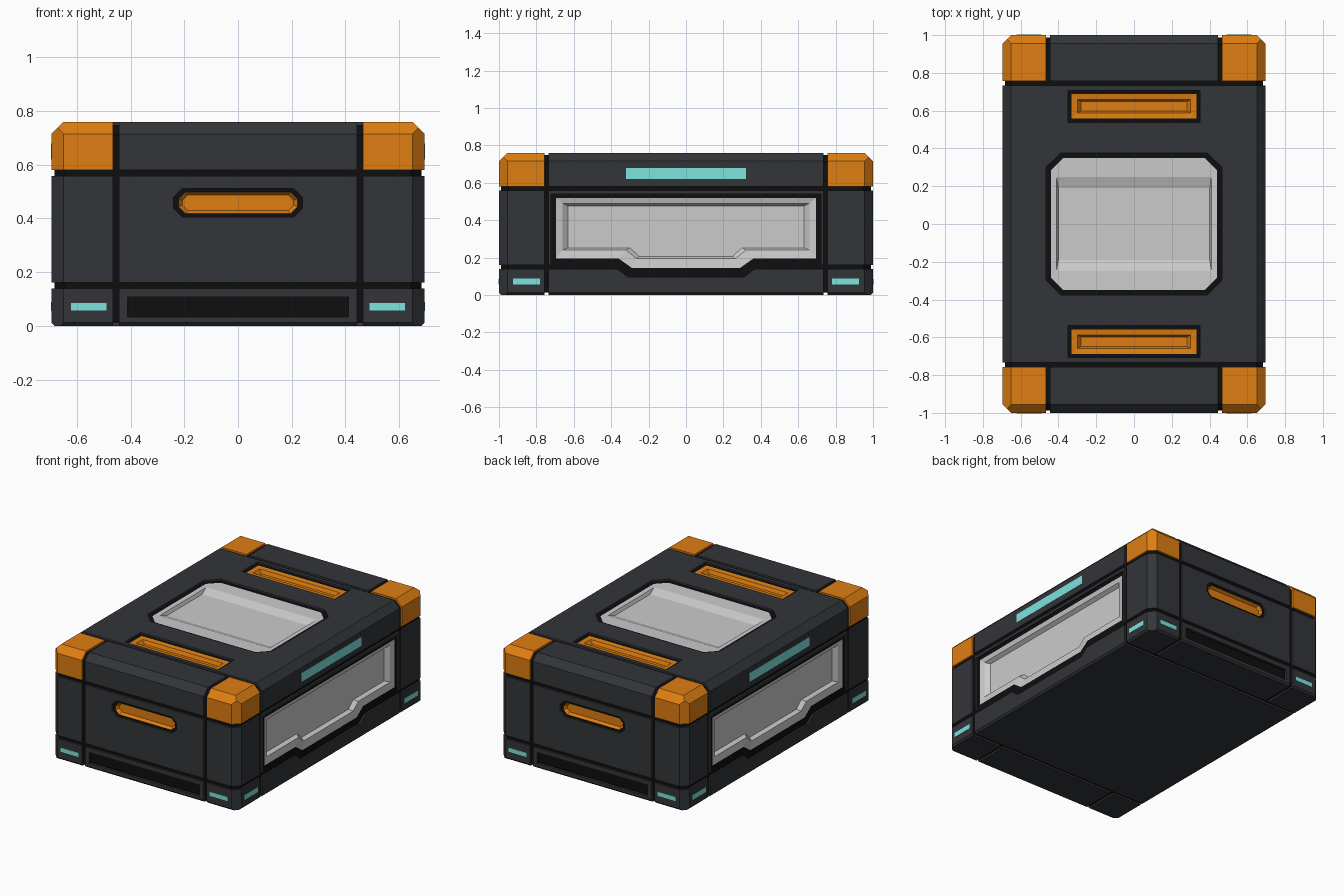
import bpy, bmesh
from mathutils import Vector

if "Cube" in bpy.data.objects:
    bpy.data.objects.remove(bpy.data.objects["Cube"])

X, Y, Z = 0.695, 1.0, 0.76      # half width, half length, height
CH, LOW = 0.045, 0.012          # main chamfer, bottom chamfer
GX, GY, GAP = 0.455, 0.745, 0.011   # groove centres and half width


def material(name, rgb):
    m = bpy.data.materials.new(name)
    m.diffuse_color = (*rgb, 1)
    m.use_nodes = True
    m.node_tree.nodes["Principled BSDF"].inputs["Base Color"].default_value = m.diffuse_color
    return m


BODY = material("dark_body", (0.033, 0.035, 0.041))
BLACK = material("black_seal", (0.0045, 0.0045, 0.005))
ORANGE = material("orange", (0.73, 0.21, 0.006))
CYAN = material("cyan_light", (0.21, 0.77, 0.73))

cutters = bpy.data.collections.new("cutters")
bpy.context.scene.collection.children.link(cutters)


def finish(bm, name, mat, coll=None):
    me = bpy.data.meshes.new(name)
    bm.to_mesh(me)
    bm.free()
    ob = bpy.data.objects.new(name, me)
    (coll or bpy.context.scene.collection).objects.link(ob)
    if mat:
        me.materials.append(mat)
    return ob


def hull_planes(inset=0):
    """Planes (normal, offset) bounding the chamfered case."""
    p = [((0, 0, 1), Z), ((0, 0, -1), 0)]
    for s in (-1, 1):
        p += [((s, 0, 0), X), ((0, s, 0), Y),
              ((s, 0, 1), X + Z - CH), ((0, s, 1), Y + Z - CH),
              ((s, 0, -1), X - LOW), ((0, s, -1), Y - LOW),
              ((s, 1, 0), X + Y - CH), ((s, -1, 0), X + Y - CH)]
    return [(Vector(n), d - inset * Vector(n).length) for n, d in p]


def block(name, mat, planes, cut=False):
    """Convex solid: a big cube trimmed by planes."""
    bm = bmesh.new()
    bmesh.ops.create_cube(bm, size=6)
    for n, d in planes:
        r = bmesh.ops.bisect_plane(bm, geom=bm.verts[:] + bm.edges[:] + bm.faces[:], dist=1e-6,
                                   plane_co=n * (d / n.length_squared), plane_no=n, clear_outer=True)
        edges = [e for e in r["geom_cut"] if isinstance(e, bmesh.types.BMEdge)]
        if len(edges) > 2:
            bmesh.ops.contextual_create(bm, geom=edges)
    bmesh.ops.recalc_face_normals(bm, faces=bm.faces[:])
    ob = finish(bm, name, mat)
    if cut:
        mod = ob.modifiers.new("recesses", 'BOOLEAN')
        mod.operation, mod.solver = 'DIFFERENCE', 'EXACT'
        mod.operand_type, mod.collection = 'COLLECTION', cutters
    return ob


# Maps from (u, v, depth) on a face to world space
def on_top(u, v, d):
    return Vector((u, v, Z - d))


def on_side(s):
    return lambda u, v, d: Vector((s * (X - d), u, v))


def on_end(s):
    return lambda u, v, d: Vector((u, s * (Y - d), v))


def octagon(w, v0, v1, c):
    return [(-w + c, v0), (w - c, v0), (w, v0 + c), (w, v1 - c),
            (w - c, v1), (-w + c, v1), (-w, v1 - c), (-w, v0 + c)]


def rect(u0, u1, v0, v1):
    return [(u0, v0), (u1, v0), (u1, v1), (u0, v1)]


def notched(w, top, low, nw, sw, drop):
    """Window outline with a trapezoid dip in its lower edge."""
    return [(-w, top), (w, top), (w, low), (sw, low), (nw, drop), (-nw, drop), (-sw, low), (-w, low)]


def skin(bm, rings, loops):
    n = len(rings[0])
    for a, b in zip(loops, loops[1:]):
        for i in range(n):
            j = (i + 1) % n
            bm.faces.new((a[i], a[j], b[j], b[i]))


def prism(name, mat, place, poly, d0, d1, coll=None):
    bm = bmesh.new()
    loops = [[bm.verts.new(place(u, v, d)) for u, v in poly] for d in (d0, d1)]
    skin(bm, loops, loops)
    for lp in loops:
        bm.faces.new(lp)
    bmesh.ops.recalc_face_normals(bm, faces=bm.faces[:])
    return finish(bm, name, mat, coll)


def dish(name, mat, place, rings, fill=True):
    """Recessed surface through nested outlines at given depths."""
    bm = bmesh.new()
    loops = [[bm.verts.new(place(u, v, d)) for u, v in poly] for poly, d in rings]
    skin(bm, loops, loops)
    if fill:
        bm.faces.new(loops[-1])
    out = place(0, 0, 0) - place(0, 0, 1)
    bm.normal_update()
    for f in bm.faces:
        if f.normal.dot(out) < 0:
            f.normal_flip()
    return finish(bm, name, mat)


def recess(name, mat, place, border, rings):
    """Cut an opening, line it with a black seal and set a dish inside."""
    c = prism(name + "_cutter", None, place, border, -0.05, 0.07, cutters)
    c.hide_render = True
    c.display_type = 'WIRE'
    if len(border) == len(rings[0][0]) and border != rings[0][0]:
        dish(name + "_seal", BLACK, place, [(border, 0.012), (rings[0][0], 0.012)], fill=False)
    dish(name, mat, place, rings)


# Top window with a shallow trough
recess("top_window", None, on_top, octagon(0.465, -0.375, 0.375, 0.075),
       [(octagon(0.44, -0.35, 0.35, 0.065), 0.012), (octagon(0.41, -0.25, 0.25, 0.004), 0.014),
        (octagon(0.40, -0.19, 0.19, 0.004), 0.035)])

# Orange grips on the lid
for s, tag in ((-1, "front"), (1, "back")):
    m = 0.623 * s
    recess(f"lid_grip_{tag}", ORANGE, on_top, rect(-0.35, 0.35, m - 0.085, m + 0.085),
           [(rect(-0.33, 0.33, m - 0.065, m + 0.065), 0.012),
            (rect(-0.30, 0.30, m - 0.035, m + 0.035), 0.016),
            (rect(-0.28, 0.28, m - 0.025, m + 0.025), 0.04)])

    # End grip and vent
    end = on_end(s)
    recess(f"end_grip_{tag}", ORANGE, end, octagon(0.24, 0.405, 0.512, 0.032),
           [(octagon(0.222, 0.418, 0.499, 0.026), 0.01), (octagon(0.207, 0.43, 0.487, 0.02), 0.03)])
    vent = rect(-0.412, 0.412, 0.033, 0.108)
    recess(f"vent_{tag}", BLACK, end, vent, [(vent, 0.02)])

# Side windows and lid light strips
for s, tag in ((-1, "left"), (1, "right")):
    side = on_side(s)
    recess(f"side_window_{tag}", None, side, notched(0.722, 0.54, 0.15, 0.31, 0.38, 0.095),
           [(notched(0.695, 0.518, 0.195, 0.29, 0.36, 0.145), 0.012),
            (notched(0.66, 0.49, 0.24, 0.265, 0.32, 0.195), 0.02),
            (notched(0.63, 0.475, 0.252, 0.25, 0.30, 0.207), 0.045)])
    prism(f"lid_light_{tag}", CYAN, side, rect(-0.32, 0.32, 0.62, 0.68), -0.002, 0.01)

# Small corner lights
for s in (-1, 1):
    for t in (-1, 1):
        prism("side_corner_light", CYAN, on_side(s),
              rect(*sorted((t * 0.78, t * 0.925)), 0.055, 0.088), -0.002, 0.01)
        prism("end_corner_light", CYAN, on_end(s),
              rect(*sorted((t * 0.49, t * 0.623)), 0.057, 0.085), -0.002, 0.01)

# Black core seen in the grooves
block("core", BLACK, hull_planes(0.012), cut=True)

# Panels: three tiers, each a centre slab, two end pieces and four corners
for tier, z0, z1 in (("base", -1, 0.15 - GAP), ("wall", 0.15 + GAP, 0.57 - GAP), ("lid", 0.57 + GAP, 2)):
    zp = [(Vector((0, 0, 1)), z1), (Vector((0, 0, -1)), -z0)]
    base = hull_planes() + zp
    mid = [(Vector((0, s, 0)), GY - GAP) for s in (-1, 1)]
    block(f"{tier}_centre", BODY, base + mid, cut=True)
    for s in (-1, 1):
        outer = base + [(Vector((0, -s, 0)), -(GY + GAP))]
        block(f"{tier}_end", BODY, outer + [(Vector((t, 0, 0)), GX - GAP) for t in (-1, 1)], cut=True)
        for t in (-1, 1):
            block(f"{tier}_corner", ORANGE if tier == "lid" else BODY,
                  outer + [(Vector((-t, 0, 0)), -(GX + GAP))])
